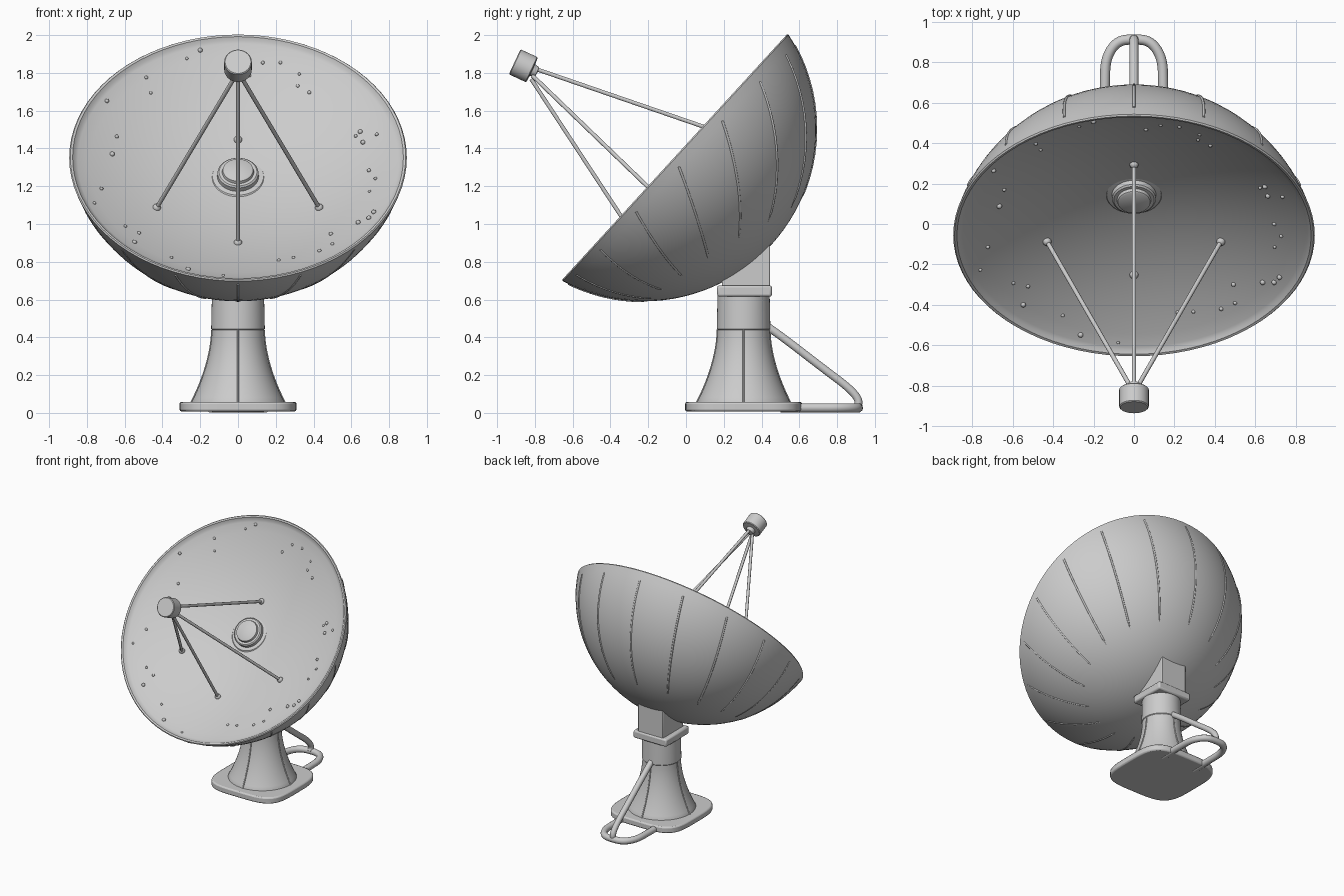
import bpy, bmesh, math, random
from mathutils import Vector, Matrix

random.seed(4)
cube = bpy.data.objects.get("Cube")
if cube:
    bpy.data.objects.remove(cube)

grey = bpy.data.materials.new("pale grey")
grey.use_nodes = True
COLOUR = (0.6, 0.6, 0.6, 1)
grey.diffuse_color = COLOUR
grey.node_tree.nodes["Principled BSDF"].inputs["Base Color"].default_value = COLOUR

TILT = math.radians(47.5)
RIM, DEPTH, BOWL = 0.885, 0.685, 0.22
DISH = Matrix.Translation((0, -0.055, 1.35)) @ Matrix.Rotation(TILT, 4, 'X')
PED_Y = 0.305


def finish(bm, name, matrix=Matrix(), bevel=0, angle=35):
    bmesh.ops.recalc_face_normals(bm, faces=bm.faces)
    mesh = bpy.data.meshes.new(name)
    bm.to_mesh(mesh)
    bm.free()
    mesh.transform(matrix)
    mesh.materials.append(grey)
    obj = bpy.data.objects.new(name, mesh)
    bpy.context.collection.objects.link(obj)
    if bevel:
        mod = obj.modifiers.new("soft edges", 'BEVEL')
        mod.width, mod.segments = bevel, 2
    bpy.ops.object.select_all(action='DESELECT')
    obj.select_set(True)
    bpy.context.view_layer.objects.active = obj
    bpy.ops.object.shade_smooth_by_angle(angle=math.radians(angle))
    return obj


def lathe(name, profile, matrix=Matrix(), sides=48):
    """Spin a list of (radius, height) points around local z."""
    bm = bmesh.new()
    verts = [bm.verts.new((r, 0, h)) for r, h in profile]
    edges = [bm.edges.new(pair) for pair in zip(verts, verts[1:])]
    bmesh.ops.spin(bm, geom=verts + edges, cent=(0, 0, 0), axis=(0, 0, 1),
                   angle=math.tau, steps=sides, use_duplicate=False)
    bmesh.ops.remove_doubles(bm, verts=bm.verts, dist=0.0005)
    return finish(bm, name, matrix)


def block(name, centre, size, bevel):
    bm = bmesh.new()
    bmesh.ops.create_cube(bm, size=1)
    return finish(bm, name, Matrix.Translation(centre) @ Matrix.Diagonal((*size, 1)), bevel)


def tube(name, points, radius, kind='POLY', taper=False):
    curve = bpy.data.curves.new(name, 'CURVE')
    curve.dimensions = '3D'
    curve.bevel_depth, curve.bevel_resolution = radius, 3
    curve.use_fill_caps = True
    curve.resolution_u = 8
    spline = curve.splines.new(kind)
    spline.points.add(len(points) - 1)
    for i, (p, q) in enumerate(zip(spline.points, points)):
        p.co = (*q, 1)
        if taper and i == len(points) - 1:
            p.radius = 0.3
    if kind == 'NURBS':
        spline.order_u = 3
        spline.use_endpoint_u = True
    spline.use_smooth = True
    curve.materials.append(grey)
    obj = bpy.data.objects.new(name, curve)
    bpy.context.collection.objects.link(obj)


def bowl_height(r):
    return -BOWL * (1 - (r / RIM) ** 2)


# Dish: spherical back, shallower parabolic bowl and a soft rim
radius = (RIM ** 2 + DEPTH ** 2) / (2 * DEPTH)
offset = radius - DEPTH
half = math.acos(offset / radius)
back = [(radius * math.sin(half * i / 22), offset - radius * math.cos(half * i / 22))
        for i in range(23)]
lip = [(RIM - 0.006, 0.007), (RIM - 0.018, 0.004), (RIM - 0.03, -0.012)]
bowl = [(r, bowl_height(r)) for r in (0.84 * (1 - i / 14) for i in range(15))]
lathe("dish", back + lip + bowl, DISH @ Matrix.Diagonal((1.01, 1, 1, 1)), 80)

# Raised seams on the back, all running toward the mount
centre = DISH @ Vector((0, 0, offset))
pole = Vector((0, 0.38, -0.92)).normalized()
for i in range(16):
    a = math.tau * i / 16
    start = (DISH @ Vector((RIM * 1.01 * math.cos(a), RIM * math.sin(a), 0)) - centre).normalized()
    seam = []
    for k in range(1, 15):
        d = start.slerp(pole, k / 14 * 0.58)
        swell = 1 + 0.01 * max(0, 1 - abs(d.z)) * abs(d.x)
        seam.append(centre + d * (radius * swell - 0.002))
    tube("dish_seam", seam, 0.007, taper=True)

# Hub in the bowl
lathe("bowl_hub", [(0, -0.25), (0.15, -0.225), (0.135, -0.212), (0.11, -0.21), (0.108, -0.185),
                   (0.1, -0.178), (0.084, -0.178), (0.08, -0.163), (0.072, -0.158), (0, -0.158)],
      DISH @ Matrix.Translation((0, 0.062, 0)))

# Small rivets scattered near the rim
bm = bmesh.new()
for i in range(36):
    a, r = random.uniform(0, math.tau), random.uniform(0.66, 0.83)
    spot = Matrix.Translation((r * math.cos(a), r * math.sin(a), bowl_height(r)))
    bmesh.ops.create_icosphere(bm, subdivisions=2, radius=random.uniform(0.008, 0.014), matrix=spot)
finish(bm, "bowl_rivets", DISH, angle=80)

# Feed horn: short drum with a narrow nose facing the bowl
aim = Vector((0, 0.9, -0.42)).normalized()
feed = Vector((0, -0.86, 1.837))
lathe("feed_horn", [(0, -0.052), (0.068, -0.052), (0.073, -0.047), (0.073, 0.045), (0.068, 0.05),
                    (0.034, 0.052), (0.028, 0.078), (0, 0.082)],
      Matrix.Translation(feed) @ aim.to_track_quat('Z', 'Y').to_matrix().to_4x4())

# Four struts from the feed to the bowl, each with a foot
for x, u in ((0.43, -0.216), (-0.43, -0.216), (0, -0.464), (0, 0.307)):
    foot = DISH @ Vector((x, u, bowl_height(math.hypot(x, u))))
    head = feed + aim * 0.06 + Vector((x * 0.03, u * 0.03, u * 0.07 - 0.012))
    tube("feed_strut", [head, foot], 0.011)
    bm = bmesh.new()
    bmesh.ops.create_uvsphere(bm, u_segments=16, v_segments=8, radius=0.022)
    finish(bm, "strut_foot", Matrix.Translation(foot), angle=80)

# Base plate: rounded square
bm = bmesh.new()
ring = []
for i in range(64):
    c, s = math.cos(math.tau * i / 64), math.sin(math.tau * i / 64)
    k = 0.31 / (abs(c) ** 4 + abs(s) ** 4) ** 0.25
    ring.append(bm.verts.new((k * c, k * s, 0.008)))
top = bmesh.ops.extrude_face_region(bm, geom=[bm.faces.new(ring)])
bmesh.ops.translate(bm, vec=(0, 0, 0.05),
                    verts=[v for v in top["geom"] if isinstance(v, bmesh.types.BMVert)])
finish(bm, "base_plate", Matrix.Translation((0, PED_Y, 0)), 0.01)

# Flared column and its four vertical seams
flare = [(0.138 + 0.112 * (1 - i / 12) ** 1.8, 0.05 + 0.39 * i / 12) for i in range(13)]
lathe("column", [(0, 0.04), (0.25, 0.04)] + flare +
      [(0.142, 0.445), (0.138, 0.62), (0, 0.63)], Matrix.Translation((0, PED_Y, 0)))
for i in range(4):
    a = math.pi / 2 * i
    tube("column_seam", [(r * math.cos(a), PED_Y + r * math.sin(a), h) for r, h in flare], 0.005)

# Mount: square collar and the block that carries the dish
block("mount_collar", (0, 0.31, 0.645), (0.29, 0.29, 0.06), 0.012)
block("mount_block", (0, 0.317, 0.79), (0.22, 0.255, 0.3), 0.006)

# Conduits behind the column: a flat loop and a sloping brace
side = [(0.145, 0.5), (0.145, 0.7), (0.14, 0.82), (0.085, 0.905)]
loop = side + [(0, 0.915)] + [(-x, y) for x, y in reversed(side)]
tube("ground_loop", [(x, y, 0.027) for x, y in loop], 0.025, 'NURBS')
tube("sloping_brace", [(0, 0.42, 0.465), (0, 0.5, 0.41), (0, 0.72, 0.24), (0, 0.88, 0.12),
                       (0, 0.925, 0.05), (0, 0.9, 0.025)], 0.022, 'NURBS')
